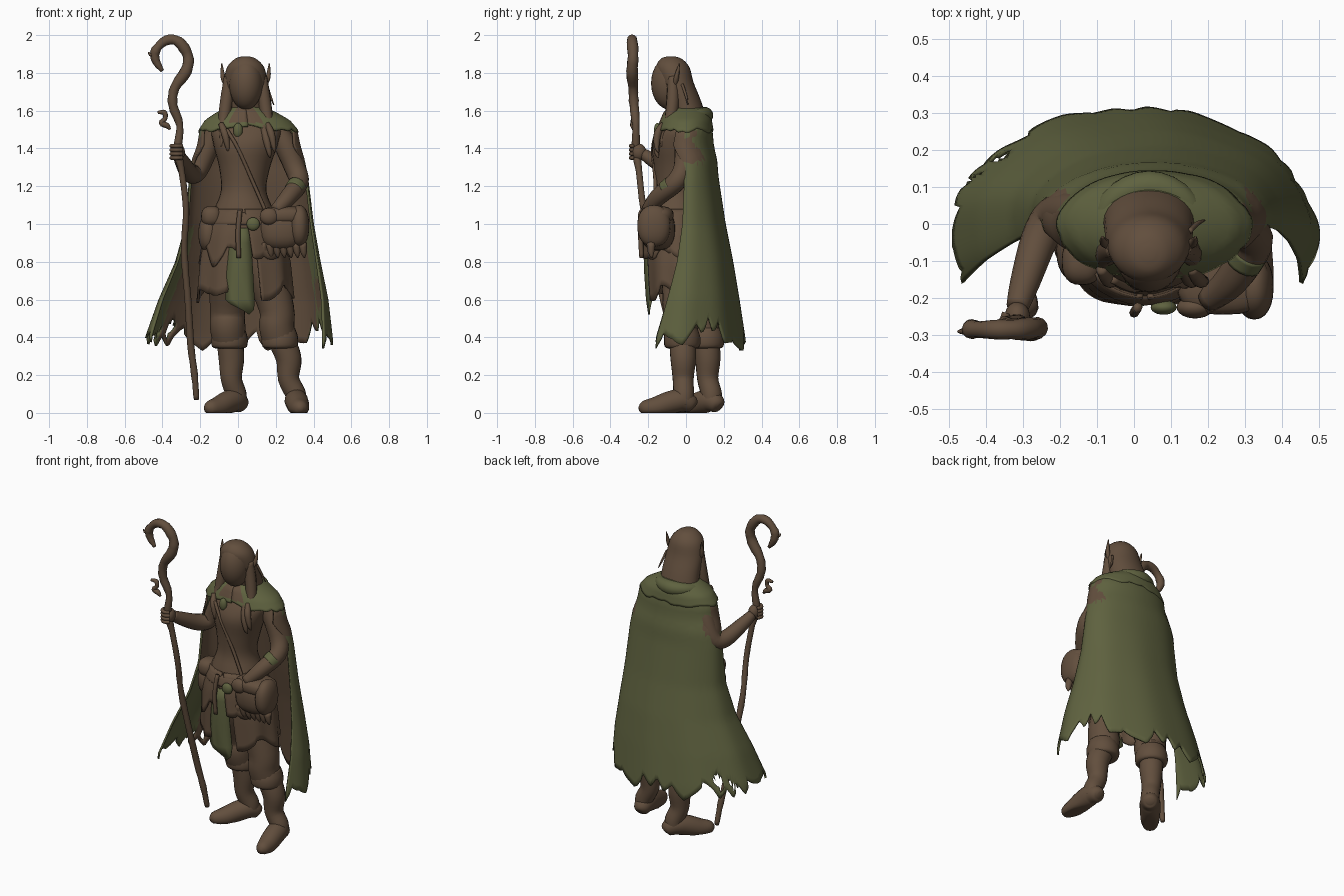
import bpy, bmesh, math, random
from mathutils import Vector
random.seed(4)

def material(name, col):
    m = bpy.data.materials.new(name)
    m.diffuse_color = (*col, 1)
    return m

BROWN = material("earth brown", (0.122, 0.077, 0.047))
GREEN = material("moss green", (0.114, 0.122, 0.050))

def finish(name, bm, mats, fix=True):
    if fix:
        bmesh.ops.recalc_face_normals(bm, faces=bm.faces)
    for f in bm.faces:
        f.smooth = True
    me = bpy.data.meshes.new(name)
    bm.to_mesh(me)
    bm.free()
    for m in mats:
        me.materials.append(m)
    ob = bpy.data.objects.new(name, me)
    bpy.context.collection.objects.link(ob)
    return ob

def spline(pts, steps):
    # Catmull-Rom through tuples of any size
    out, n = [], len(pts)
    for i in range(n - 1):
        p = [pts[max(0, min(n - 1, i + k))] for k in (-1, 0, 1, 2)]
        for s in range(steps):
            t = s / steps
            out.append(tuple(0.5 * (2*b + (c-a)*t + (2*a-5*b+4*c-d)*t*t + (3*b-a-3*c+d)*t**3)
                             for a, b, c, d in zip(*p)))
    return out + [tuple(pts[-1])]

def skin(name, rings, mat):
    # closed rings joined into a capped body
    bm = bmesh.new()
    vs = [[bm.verts.new(p) for p in r] for r in rings]
    n = len(vs[0])
    for a, b in zip(vs, vs[1:]):
        for j in range(n):
            bm.faces.new((a[j], a[(j+1) % n], b[(j+1) % n], b[j]))
    bm.faces.new(vs[0])
    bm.faces.new(vs[-1])
    return finish(name, bm, [mat])

def tube(name, pts, mat=BROWN, n=12, steps=4, floor=False, rough=0.0):
    # points are (x, y, z, radius)
    pts = spline(pts, steps)
    pos = [Vector(p[:3]) for p in pts]
    rings, u = [], None
    for i, p in enumerate(pos):
        d = (pos[min(i+1, len(pos)-1)] - pos[max(i-1, 0)]).normalized()
        if u is None:
            u = d.orthogonal()
        u = (u - d * u.dot(d)).normalized()
        w = d.cross(u)
        r = max(pts[i][3], 0.002) * (1 + random.uniform(-rough, rough))
        ring = [p + (u * math.cos(k*math.tau/n) + w * math.sin(k*math.tau/n)) * r for k in range(n)]
        if floor:
            for v in ring:
                v.z = max(v.z, 0)
        rings.append(ring)
    return skin(name, rings, mat)

def loft(name, rows, mat=BROWN, n=28, steps=4):
    # rows are (z, cx, cy, a, b) ellipses
    return skin(name, [[(cx + a*math.sin(k*math.tau/n), cy + b*math.cos(k*math.tau/n), z) for k in range(n)]
                       for z, cx, cy, a, b in spline(rows, steps)], mat)

def blob(name, loc, size, mat=BROWN, boxy=1.0):
    bm = bmesh.new()
    bmesh.ops.create_uvsphere(bm, u_segments=24, v_segments=14, radius=1)
    for v in bm.verts:
        v.co = Vector([math.copysign(abs(c)**boxy, c) * s + l for c, s, l in zip(v.co, size, loc)])
    return finish(name, bm, [mat])

def sheet(name, prof, hem, mats, cols=120, rows=24, thick=0.012, pick=None, hole=None, fold=0.0):
    # cloth around the body; prof rows are (z, cx, cy, a, b, max angle), angle 0 is the back
    def at(z):
        for p, q in zip(prof, prof[1:]):
            if z >= q[0]:
                break
        t = (z - p[0]) / (q[0] - p[0])
        return [a + (b - a) * t for a, b in zip(p, q)]
    bm = bmesh.new()
    grid, info = [], {}
    for i in range(rows + 1):
        line = []
        for j in range(cols + 1):
            s = 2 * j / cols - 1
            low = hem(s * prof[-1][5])
            z = prof[0][0] + (low - prof[0][0]) * i / rows
            _, cx, cy, a, b, m = at(z)
            th = math.radians(s * m)
            k = 1 + fold * (i / rows) * math.sin(th * 9)
            v = bm.verts.new((cx + a*k*math.sin(th), cy + b*k*math.cos(th), z))
            info[v] = (s * m, z)
            line.append(v)
        grid.append(line)
    for i in range(rows):
        for j in range(cols):
            th, z = info[grid[i][j]]
            if hole and hole(th, z):
                continue
            f = bm.faces.new((grid[i][j], grid[i][j+1], grid[i+1][j+1], grid[i+1][j]))
            f.material_index = pick(th, z) if pick else 0
    ob = finish(name, bm, mats, fix=False)
    so = ob.modifiers.new("thickness", 'SOLIDIFY')
    so.thickness, so.offset, so.material_offset = thick, -1, 1
    return ob

def tatter(th, base, depth, step):
    # jagged hem from a repeatable pattern of points
    x = th / step
    saw = abs((x + 0.35 * math.sin(x * 1.7)) % 1 - 0.4) / 0.6
    return base + depth * (saw - 0.5) + depth * 0.5 * math.sin(th * 0.11 + 1)

def bump(th, mid, width):
    return math.exp(-((th - mid) / width)**2)

# cape with torn hem; slots: outer green, brown lining, green with green lining
cape = [(1.59, .04, .0, .15, .105, 95), (1.5, .055, .0, .258, .14, 112), (1.41, .057, .0, .275, .148, 118),
        (1.34, .053, .015, .30, .15, 106), (1.25, .055, .02, .315, .152, 101),
        (1.0, .06, .02, .34, .19, 102), (.8, .05, .01, .385, .24, 104), (.6, .025, -.01, .45, .293, 108),
        (.4, 0, -.03, .497, .343, 112), (.25, 0, -.03, .5, .36, 113)]

def cape_hem(th):
    return (tatter(th, .43, .085, 17) - .09 * max(0, (abs(th) - 98) / 15) + .02 * bump(abs(th), 82, 10)
            - .07 * bump(th, 12, 28) - .09 * bump(th, -54, 12))

def cape_colour(th, z):
    if abs(th) > 66 + 10 * math.sin(z * 40) and 1.34 < z < 1.5 + .02 * math.sin(th * .2):
        return 1
    if th > 62 and (z < .46 or .58 < z < .72 and th < 96):
        return 0
    return 2 if abs(th) > 60 and z < 1.0 else 0

sheet("cape", cape, cape_hem, [GREEN, BROWN, GREEN, GREEN], rows=36, pick=cape_colour, fold=.01,
      hole=lambda th, z: ((th + 51) / 4)**2 + ((z - .47) / .04)**2 < 1 or ((th + 63) / 3)**2 + ((z - .45) / .02)**2 < 1)

# shoulder mantle, open at the throat, and rolled hood
sheet("mantle", [(1.63, .04, -.0, .085, .08, 180), (1.59, .045, 0, .16, .12, 180), (1.55, .05, 0, .225, .137, 180),
                 (1.50, .055, -.005, .262, .15, 180), (1.42, .055, -.005, .285, .158, 180)],
      lambda th: tatter(th, 1.495, .014, 30) + .025 * max(0, abs(th) - 120) / 60, [GREEN, GREEN, BROWN, BROWN], cols=72, rows=10,
      pick=lambda th, z: 2 if abs(th) > 158 and z > 1.54 else 0)
tube("rolled_hood", [(-.11, -.05, 1.56, .02), (-.06, .06, 1.575, .035), (.04, .1, 1.575, .045),
                     (.14, .06, 1.575, .035), (.19, -.05, 1.56, .02)], GREEN)
blob("mantle_clasp", (.0, -.15, 1.495), (.025, .02, .04), GREEN)

# torso and belt
loft("torso", [(1.62, .04, -.02, .05, .05), (1.56, .04, -.02, .09, .08), (1.51, .045, -.03, .18, .11),
               (1.42, .04, -.045, .17, .135), (1.30, .035, -.045, .135, .125), (1.18, .03, -.05, .12, .115),
               (1.08, .03, -.05, .155, .14), (.98, .03, -.045, .195, .16), (.85, .03, -.03, .2, .15)])
loft("belt", [(1.06, .03, -.05, .16, .145), (1.05, .03, -.05, .175, .158), (1.01, .03, -.05, .193, .17),
              (.995, .03, -.05, .19, .165)])

# coat skirt, open at the front, in two layers
coat = [(1.08, .03, -.05, .158, .145, 172), (.95, .03, -.04, .21, .17, 168), (.8, .035, -.03, .24, .18, 163),
        (.55, .035, -.02, .262, .185, 158)]
sheet("coat_skirt", coat, lambda th: tatter(th, .63, .05, 58), [BROWN, BROWN], cols=80, rows=12, fold=.03)
over = [(1.08, .03, -.05, .165, .15, 178), (.95, .03, -.045, .216, .18, 172), (.75, .03, -.04, .25, .192, 166)]
sheet("coat_overlay", over, lambda th: tatter(th, .84, .07, 47), [BROWN, BROWN], cols=80, rows=8, fold=.02)

# green front tabard and hanging strap
bm = bmesh.new()
rows = [(.98, -.02, .06, -.224), (.9, -.045, .07, -.226), (.75, -.06, .08, -.222), (.6, -.068, .088, -.212)]
prev = None
for z, l, r, y in rows:
    cur = [bm.verts.new((l + (r-l)*k/4, y + .012 * abs(k-2), z)) for k in range(5)]
    if prev:
        for k in range(4):
            bm.faces.new((prev[k], cur[k], cur[k+1], prev[k+1]))
    prev = cur
tip = [bm.verts.new((x, -.2, z)) for x, z in ((-.04, .575), (0, .555), (.03, .54), (.06, .52), (.085, .545))]
for k in range(4):
    bm.faces.new((prev[k], tip[k], tip[k+1], prev[k+1]))
tabard = finish("tabard", bm, [GREEN])
tabard.modifiers.new("thickness", 'SOLIDIFY').thickness = .01
tube("hanging_strap", [(.01, -.225, 1.07, .013), (.0, -.24, .95, .013), (.005, -.235, .82, .012)], n=8)
tube("chest_strap", [(-.06, -.15, 1.5, .01), (.0, -.175, 1.4, .01), (.08, -.162, 1.22, .01), (.15, -.165, 1.06, .01)], n=8)

# legs: trousers, cuffs, boots (x, y per height for each side)
legs = {"right": [(-.05, .0), (-.055, .08), (-.045, .105), (-.035, .115), (-.01, .135), (-.14, -.02)],
        "left": [(.14, -.02), (.205, -.03), (.222, -.02), (.268, -.015), (.305, -.012), (.328, -.21)]}
for side, (hip, knee, cuff, shin, ankle, toe) in legs.items():
    tube(side + "_trouser", [(*hip, .92, .11), (*hip, .78, .112), (*knee, .55, .093), (*knee, .46, .094), (*cuff, .37, .088)], n=18)
    tube(side + "_boot_cuff", [(*cuff, .45, .08), (*cuff, .4, .096), (*cuff, .35, .092), (*cuff, .34, .06)], n=18)
    tube(side + "_boot", [(*cuff, .4, .07), (*shin, .29, .068), (*shin, .18, .056), (*ankle, .1, .055), (*ankle, .05, .055)], n=18)
    d = Vector((toe[0] - ankle[0], toe[1] - ankle[1]))
    f = lambda t, z, r: (ankle[0] + d.x*t, ankle[1] + d.y*t, z, r)
    tube(side + "_foot", [f(-.3, .035, .02), f(-.22, .045, .045), f(.05, .065, .06), f(.35, .055, .061), f(.75, .03, .055),
                          f(1.08, .025, .038), f(1.2, .022, .01)], n=18, floor=True)

# right arm reaching to the staff
tube("right_arm", [(-.12, .02, 1.5, .05), (-.16, .03, 1.4, .055), (-.215, .025, 1.28, .052), (-.255, -.04, 1.27, .05),
                   (-.295, -.16, 1.33, .04), (-.315, -.225, 1.37, .03)], n=16)
blob("right_hand", (-.315, -.25, 1.38), (.034, .04, .045))
for k in range(4):
    z = 1.35 + .021 * k
    tube("right_finger", [(-.345, -.24, z, .011), (-.352, -.27, z, .011), (-.325, -.292, z, .011), (-.295, -.28, z, .01)], n=8)

# left arm bent with hand on the pouch
tube("left_arm", [(.2, .0, 1.51, .05), (.25, .0, 1.42, .06), (.3, -.01, 1.3, .056), (.322, -.055, 1.22, .052),
                  (.265, -.15, 1.14, .046), (.2, -.205, 1.07, .034)], n=16)
tube("left_bracer_band", [(.313, -.075, 1.205, .052), (.295, -.105, 1.18, .051)], GREEN, n=16)
blob("left_hand", (.165, -.225, 1.04), (.05, .03, .045))
blob("hand_wrap", (.08, -.225, 1.0), (.035, .02, .035), GREEN)

# pouches at the hip with flaps and fringe
blob("main_pouch", (.23, -.15, .97), (.12, .092, .11), boxy=.8)
blob("pouch_flap", (.24, -.155, 1.045), (.125, .09, .05), boxy=.75)
blob("side_pouch", (.325, -.17, .99), (.052, .088, .11), boxy=.9)
blob("right_hip_pouch", (-.14, -.1, 1.04), (.055, .065, .055), boxy=.8)
blob("right_hip_bag", (-.155, -.07, .95), (.055, .085, .1), boxy=.9)
for k in range(7):
    x = .13 + .035 * k
    tube("pouch_fringe", [(x, -.185, .9, .024), (x + .008, -.185, .85, .017), (x + .012, -.18, .82, .003)], n=8, steps=2)

# scarf tails on the chest
for x, z in ((.15, 1.42), (.175, 1.45), (-.07, 1.45)):
    tube("scarf_tail", [(x - .02, -.12, 1.53, .014), (x, -.15, z + .03, .02), (x + .015, -.155, z - .04, .013),
                        (x + .02, -.145, z - .07, .004)], n=10)

# head, hair and pointed ears
blob("face", (.042, -.085, 1.745), (.09, .1, .14))
loft("hair", [(1.888, .04, -.08, .015, .015), (1.875, .04, -.078, .055, .055), (1.83, .04, -.07, .098, .088),
              (1.75, .04, -.05, .115, .09), (1.65, .04, -.01, .12, .09), (1.56, .04, .015, .122, .09), (1.5, .04, .02, .1, .08)])
for s in (-1, 1):
    tube("hair_lock", [(.04 + s*.088, -.07, 1.78, .026), (.04 + s*.1, -.07, 1.66, .034), (.04 + s*.115, -.085, 1.55, .03),
                       (.04 + s*.12, -.12, 1.47, .018), (.04 + s*.13, -.13, 1.41, .005)], n=10)
    tube("ear", [(.04 + s*.1, -.06, 1.73, .012), (.04 + s*.12, -.05, 1.78, .013), (.04 + s*.126, -.035, 1.85, .003)], n=8)
tube("loose_strand", [(.15, -.02, 1.74, .008), (.17, 0, 1.68, .007), (.19, .01, 1.63, .003)], n=6)

# crooked staff with curled head and hanging charm
staff = [(-.22, .0, .07, .014), (-.23, -.025, .2, .018), (-.25, -.06, .36, .018), (-.265, -.12, .6, .018),
         (-.285, -.175, .86, .018), (-.275, -.225, 1.08, .017), (-.30, -.25, 1.29, .019), (-.32, -.265, 1.39, .021),
         (-.308, -.265, 1.52, .02), (-.345, -.275, 1.63, .026), (-.335, -.28, 1.72, .027), (-.275, -.285, 1.81, .03),
         (-.265, -.28, 1.89, .029), (-.315, -.285, 1.965, .027), (-.38, -.285, 1.972, .025), (-.435, -.285, 1.92, .024),
         (-.435, -.28, 1.865, .022), (-.40, -.28, 1.81, .01)]
tube("staff", staff, n=12, rough=.1)
tube("staff_twig", [(-.43, -.285, 1.92, .014), (-.46, -.29, 1.895, .01), (-.475, -.29, 1.91, .003)], n=6)
tube("staff_charm", [(-.425, -.28, 1.59, .008), (-.39, -.28, 1.59, .014), (-.385, -.28, 1.56, .012), (-.405, -.28, 1.535, .016),
                     (-.375, -.28, 1.52, .015), (-.36, -.28, 1.5, .006)], n=8)
